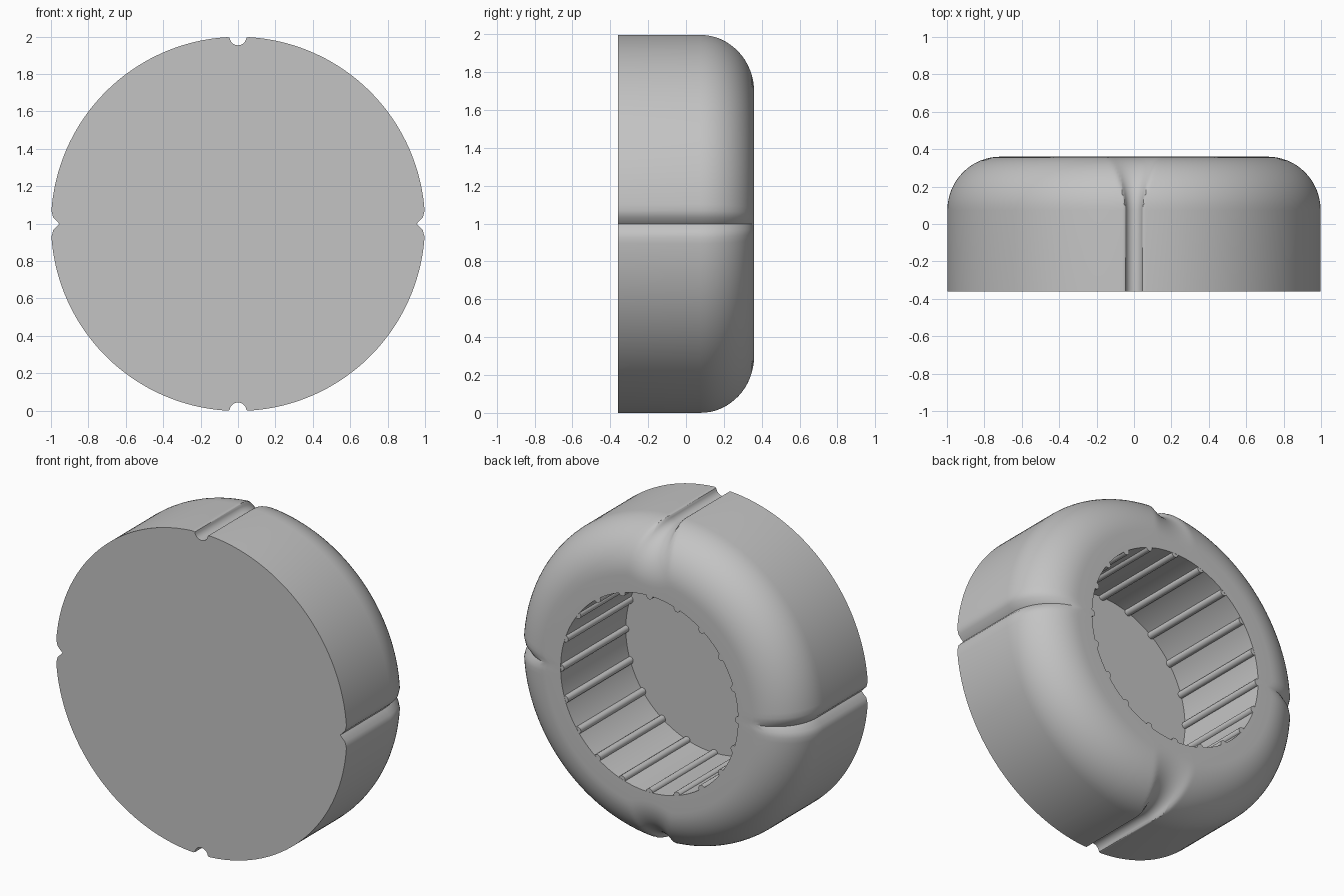
import bpy, bmesh
from math import sin, cos, pi, radians, sqrt

if "Cube" in bpy.data.objects:
    bpy.data.objects.remove(bpy.data.objects["Cube"], do_unlink=True)

FRONT, BACK = -0.36, 0.36
FILLET = 0.285       # rounding of the back rim
GROOVE = 0.045       # groove radius
HOLE, FLOOR = 0.61, -0.28
RIBS, RIB_RADIUS = 20, 0.022
CENTRE_Z = 0.9985

grey = bpy.data.materials.new("plain_grey")
grey.use_nodes = True
colour = (0.55, 0.55, 0.55, 1)
grey.diffuse_color = colour
grey.node_tree.nodes["Principled BSDF"].inputs["Base Color"].default_value = colour


def make_object(name, bm):
    bmesh.ops.recalc_face_normals(bm, faces=bm.faces)
    mesh = bpy.data.meshes.new(name)
    bm.to_mesh(mesh)
    bm.free()
    mesh.materials.append(grey)
    obj = bpy.data.objects.new(name, mesh)
    bpy.context.collection.objects.link(obj)
    bpy.ops.object.select_all(action='DESELECT')
    obj.select_set(True)
    bpy.context.view_layer.objects.active = obj
    bpy.ops.object.shade_smooth_by_angle(angle=radians(30))
    return obj


def outline_radius(angle, inset):
    """Grooved circle outline, shrunk inwards by the inset."""
    fold = angle % 180
    phi = radians(min(fold, 180 - fold))
    rim, reach, s = 1 - inset, GROOVE + inset, sin(phi)
    if s < reach:
        groove = cos(phi) - sqrt(reach * reach - s * s)
    else:
        groove = cos(phi) + s - reach
    # soften the edge where groove and rim meet
    k = 0.015
    h = max(k - abs(rim - groove), 0) / k
    return min(rim, groove) - h * h * k / 4


# Angles from the top, closer together around the two grooves
steps = [i * 0.2 for i in range(20)] + [4 + i * 0.75 for i in range(16)]
steps += [16 + i * 2 for i in range(38)]
angles = sorted({round(a % 360, 3) for o in steps for a in (o, 180 - o, 180 + o, -o)})


def ring(bm, y, radius):
    verts = []
    for a in angles:
        r, t = radius(a), radians(a)
        verts.append(bm.verts.new((r * sin(t), y, CENTRE_Z + r * cos(t))))
    return verts


# Cap body: front disc, grooved side, rounded back rim, hole and floor
bm = bmesh.new()
rings = [ring(bm, FRONT, lambda a: outline_radius(a, 0))]
for i in range(17):
    t = i / 16 * pi / 2
    inset = FILLET * (1 - cos(t))
    rings.append(ring(bm, BACK - FILLET * (1 - sin(t)),
                      lambda a: outline_radius(a, inset)))
rings.append(ring(bm, BACK, lambda a: HOLE))
rings.append(ring(bm, FLOOR, lambda a: HOLE))
count = len(angles)
for a, b in zip(rings, rings[1:]):
    for i in range(count):
        j = (i + 1) % count
        bm.faces.new((a[i], a[j], b[j], b[i]))
bm.faces.new(rings[0])
bm.faces.new(rings[-1])
make_object("cap_body", bm)

# Grip ribs along the hole wall
for n in range(RIBS):
    t = 2 * pi * n / RIBS
    bm = bmesh.new()
    bmesh.ops.create_cone(bm, cap_ends=True, segments=16, radius1=RIB_RADIUS,
                          radius2=RIB_RADIUS, depth=BACK - FLOOR - 0.002)
    for v in bm.verts:
        x, y, z = v.co
        v.co = (x + HOLE * cos(t), z + (BACK + FLOOR) / 2, y + CENTRE_Z + HOLE * sin(t))
    make_object(f"grip_rib_{n + 1}", bm)
